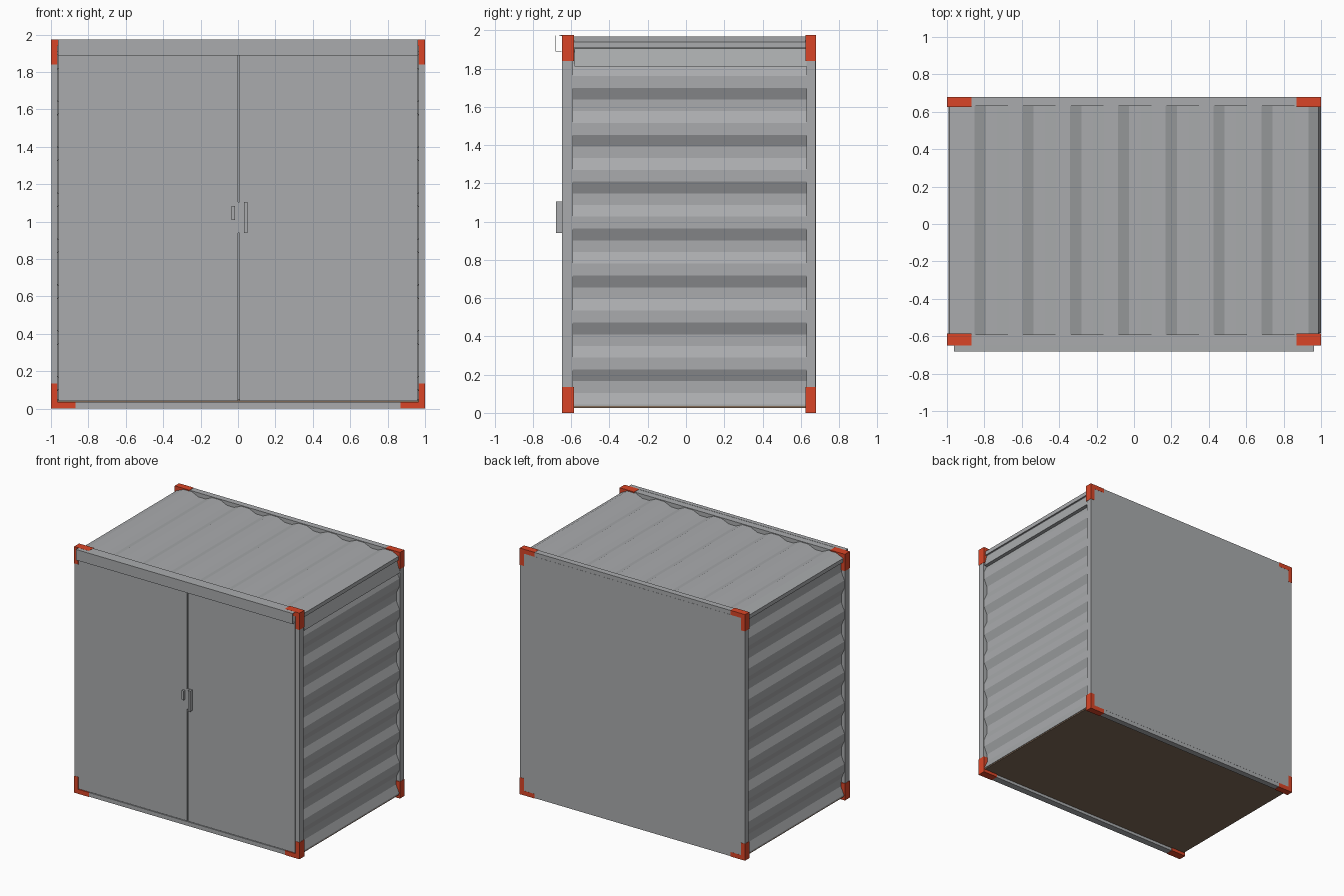
import bpy, bmesh

if "Cube" in bpy.data.objects:
    bpy.data.objects.remove(bpy.data.objects["Cube"])


def material(name, rgb):
    m = bpy.data.materials.new(name)
    m.diffuse_color = (*rgb, 1)
    m.use_nodes = True
    m.node_tree.nodes["Principled BSDF"].inputs["Base Color"].default_value = m.diffuse_color
    return m


GRAY = material("painted_steel_gray", (0.40, 0.41, 0.42))
ORANGE = material("corner_orange", (0.70, 0.06, 0.02))
BROWN = material("floor_brown", (0.22, 0.145, 0.095))


def finish(name, bm, mat):
    bmesh.ops.recalc_face_normals(bm, faces=bm.faces)
    me = bpy.data.meshes.new(name)
    bm.to_mesh(me)
    bm.free()
    me.materials.append(mat)
    ob = bpy.data.objects.new(name, me)
    bpy.context.collection.objects.link(ob)
    return ob


def boxes(name, mat, *ranges):
    """One object from boxes given as (x0, x1, y0, y1, z0, z1)."""
    bm = bmesh.new()
    for x0, x1, y0, y1, z0, z1 in ranges:
        vs = bmesh.ops.create_cube(bm, size=1)["verts"]
        for v in vs:
            v.co.x = x0 if v.co.x < 0 else x1
            v.co.y = y0 if v.co.y < 0 else y1
            v.co.z = z0 if v.co.z < 0 else z1
    return finish(name, bm, mat)


def sheet(name, profile, along, a, b, thick=0.004):
    """Thin sheet: a 2D profile swept along x (profile y,z) or y (profile x,z)."""
    bm = bmesh.new()
    put = (lambda p, t: (t, p[0], p[1])) if along == "x" else (lambda p, t: (p[0], t, p[1]))
    rows = [[bm.verts.new(put(p, t)) for p in profile] for t in (a, b)]
    for i in range(len(profile) - 1):
        bm.faces.new((rows[0][i], rows[0][i + 1], rows[1][i + 1], rows[1][i]))
    ob = finish(name, bm, GRAY)
    mod = ob.modifiers.new("thickness", "SOLIDIFY")
    mod.thickness = thick
    mod.offset = 0
    return ob


H = 1.975          # total height
T = 0.035          # frame bar thickness
ARM = 0.13         # corner bracket arm length

# Front and back frames with orange corner brackets
for side, ya, yb in (("front", -0.647, -0.592), ("back", 0.63, 0.678)):
    boxes(side + "_frame", GRAY,
          (-0.998, -1 + T, ya, yb, 0.1, H - 0.1),
          (1 - T, 0.998, ya, yb, 0.1, H - 0.1),
          (-0.9, 0.9, ya, yb, 0.002, T),
          (-0.9, 0.9, ya, yb, H - T, H - 0.002))
    for sx, xn in ((-1, "left"), (1, "right")):
        for low, zn in ((True, "bottom"), (False, "top")):
            def zr(d0, d1):
                return (d0, d1) if low else (H - d1, H - d0)

            def xr(d0, d1):
                return (-1 + d0, -1 + d1) if sx < 0 else (1 - d1, 1 - d0)
            o0, o1 = (ya - 0.002, yb + 0.006) if ya < 0 else (ya - 0.004, yb + 0.002)
            boxes(f"{side}_{zn}_{xn}_corner", ORANGE,
                  (*xr(0, T + 0.001), o0, o1, *zr(0, ARM + 0.005)),
                  (*xr(T, ARM), o0, o1, *zr(0, T + 0.001)))

# Back wall panel, flush with the frame
boxes("back_panel", GRAY, (-1 + T, 1 - T, 0.66, 0.679, T, H - T))

# Double doors with a narrow seam
boxes("left_door", GRAY, (-0.961, 0.0, -0.647, -0.617, 0.04, H - T))
boxes("right_door", GRAY, (0.008, 0.961, -0.647, -0.617, 0.04, H - T))

# Door handle, lock and cover strip
boxes("door_handle", GRAY, (0.033, 0.05, -0.68, -0.646, 0.94, 1.105))
boxes("handle_plate", GRAY, (-0.002, 0.034, -0.652, -0.646, 0.94, 1.105))
boxes("door_lock", GRAY, (-0.035, -0.016, -0.665, -0.646, 1.01, 1.085))

# Rain hood above the doors: open-ended channel
sheet("rain_hood", [(-0.65, 1.89), (-0.68, 1.89), (-0.68, 1.973), (-0.645, 1.973)],
      "x", -0.962, 0.962, 0.003)

# Corrugated side walls
OUT, IN = 0.99, 0.962
wave = []
for k in range(-1, 7):
    z = 1.70 - 0.2455 * k
    wave += [(OUT, z), (IN, z - 0.061), (IN, z - 0.123), (OUT, z - 0.184)]
wave[0] = (OUT - 0.01, 1.93)
wave.append((OUT, 0.035))
for s, n in ((-1, "left"), (1, "right")):
    sheet(n + "_wall", [(s * x, z) for x, z in wave], "y", -0.593, 0.631)
    boxes(n + "_top_rail", GRAY,
          (min(s * 0.955, s * 0.985), max(s * 0.955, s * 0.985), -0.593, 0.631, 1.908, 1.938))

# Slanted strip along the top of the right wall
sheet("right_drip_strip", [(0.97, 1.908), (0.997, 1.812), (0.965, 1.812)], "y", -0.583, 0.631)

# Corrugated roof
HI, LO = 1.965, 1.938
roof = [(-0.985, LO), (-0.92, HI)]
for k in range(7):
    x = -0.853 + 0.2555 * k
    roof += [(x, HI), (x + 0.06, LO), (x + 0.122, LO), (x + 0.184, HI)]
roof += [(0.932, HI), (0.985, LO)]
sheet("roof", roof, "y", -0.593, 0.635)

# Wooden floor
boxes("floor", BROWN, (-0.988, 0.988, -0.592, 0.64, 0.025, 0.05))
